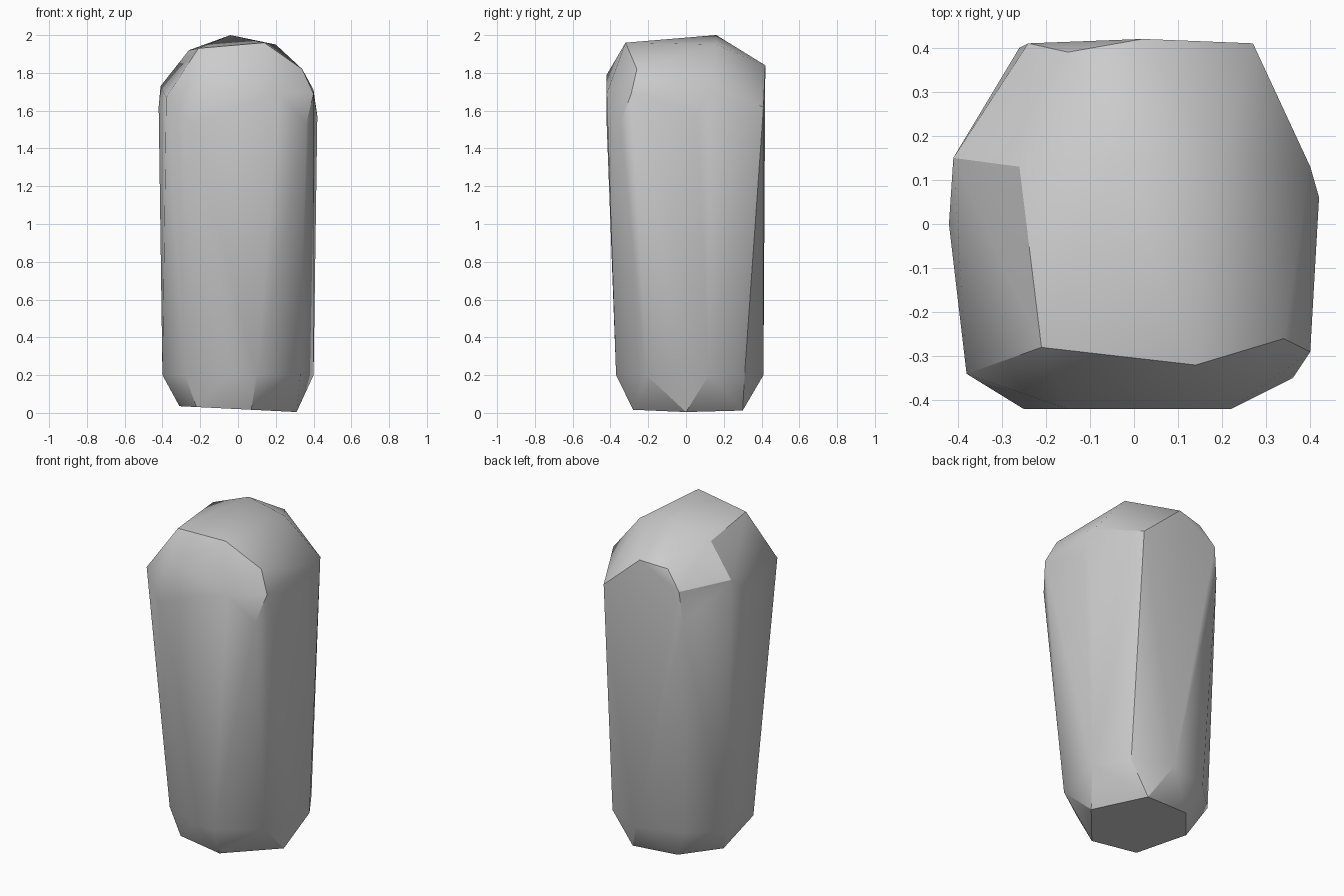
import bpy
import bmesh
import math
from mathutils import Vector

default_cube = bpy.data.objects.get("Cube")
if default_cube:
    bpy.data.objects.remove(default_cube, do_unlink=True)


def make_material(name, colour):
    material = bpy.data.materials.new(name)
    material.use_nodes = True
    material.diffuse_color = colour
    material.node_tree.nodes["Principled BSDF"].inputs["Base Color"].default_value = colour
    return material


def hull_object(name, points, material):
    """Wrap a faceted convex skin around a handful of corner points."""
    bm = bmesh.new()
    for point in points:
        bm.verts.new(point)
    result = bmesh.ops.convex_hull(bm, input=bm.verts[:])
    inner = [v for v in result["geom_interior"] if isinstance(v, bmesh.types.BMVert)]
    bmesh.ops.delete(bm, geom=inner, context="VERTS")
    bmesh.ops.recalc_face_normals(bm, faces=bm.faces[:])
    mesh = bpy.data.meshes.new(name)
    bm.to_mesh(mesh)
    bm.free()
    mesh.materials.append(material)
    obj = bpy.data.objects.new(name, mesh)
    bpy.context.collection.objects.link(obj)
    return obj


# Base: a slightly tilted, uneven hexagon
base_outline = [
    (0.31, 0), (0.15, 0.30), (-0.14, 0.28),
    (-0.31, 0.08), (-0.22, -0.24), (0.07, -0.28),
]
base_ring = [Vector((x, y, 0.02 - 0.05 * x)) for x, y in base_outline]

# Lower shoulder: an uneven ring where the bevelled foot meets the body
shoulder_height = 0.2
shoulder_outline = [
    (0.33, -0.21), (0.40, 0.12), (0.28, 0.31), (0.05, 0.41), (-0.22, 0.33),
    (-0.39, 0.17), (-0.40, -0.08), (-0.28, -0.26), (-0.04, -0.37), (0.10, -0.37),
]
lower_shoulder = [Vector((x, y, shoulder_height)) for x, y in shoulder_outline]

# Upper shoulder: corners where the long sides end
upper_shoulder = [
    Vector((0.42, 0.06, 1.57)), Vector((0.40, 0.13, 1.71)),
    Vector((0.27, 0.41, 1.62)), Vector((0.02, 0.42, 1.84)),
    Vector((-0.15, 0.39, 1.82)), Vector((-0.24, 0.41, 1.71)),
    Vector((-0.26, 0.40, 1.52)),
    Vector((-0.41, 0.15, 1.73)), Vector((-0.42, 0, 1.62)),
    Vector((-0.38, -0.34, 1.67)), Vector((-0.25, -0.42, 1.53)),
    Vector((-0.15, -0.42, 1.79)), Vector((0.22, -0.42, 1.69)),
    Vector((0.36, -0.35, 1.53)), Vector((0.40, -0.29, 1.69)),
]

# Crown: the flattened top
crown = [
    Vector((-0.04, 0.16, 2)), Vector((0.20, 0.16, 1.95)),
    Vector((0.34, -0.26, 1.82)), Vector((0.14, -0.32, 1.96)),
    Vector((-0.21, -0.28, 1.93)), Vector((-0.26, 0.13, 1.92)),
]

stone_grey = make_material("stone grey", (0.6, 0.6, 0.6, 1))
stone = hull_object("stone_pillar", base_ring + lower_shoulder + upper_shoulder + crown, stone_grey)

# Smooth the gentle bends and keep the strong facet edges crisp
bpy.ops.object.select_all(action="DESELECT")
stone.select_set(True)
bpy.context.view_layer.objects.active = stone
bpy.ops.object.shade_smooth_by_angle(angle=math.radians(30))
